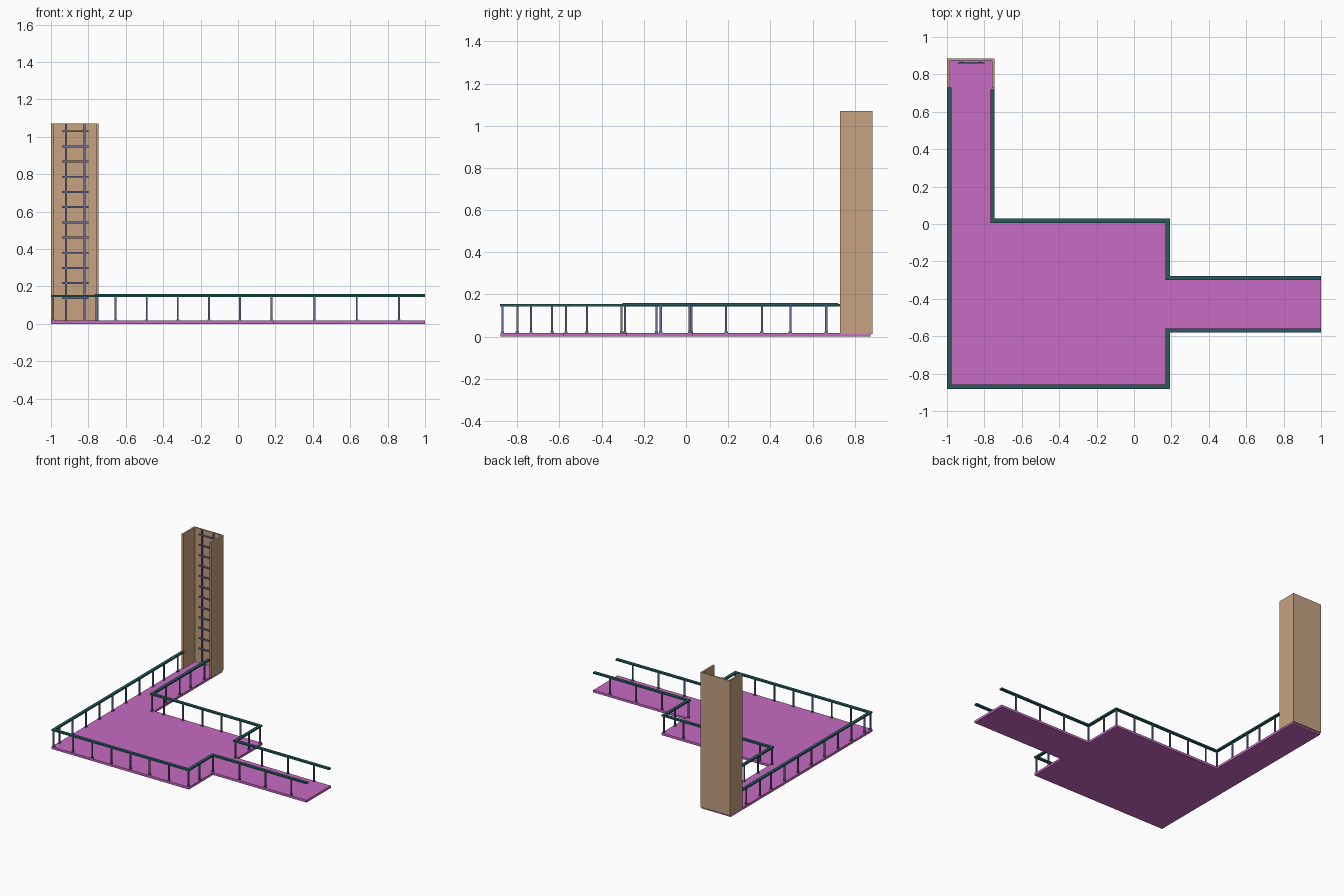
import bpy
import bmesh
from mathutils import Vector

cube = bpy.data.objects.get("Cube")
if cube:
    bpy.data.objects.remove(cube)


def material(name, rgb):
    m = bpy.data.materials.new(name)
    m.use_nodes = True
    m.diffuse_color = (*rgb, 1)
    m.node_tree.nodes["Principled BSDF"].inputs["Base Color"].default_value = (*rgb, 1)
    return m


MAGENTA = material("magenta floor", (0.58, 0.145, 0.55))
TEAL = material("dark teal", (0.018, 0.11, 0.11))
SLATE = material("slate blue", (0.15, 0.15, 0.29))
TAN = material("tan", (0.57, 0.36, 0.22))


def finish(name, bm, mat):
    bmesh.ops.recalc_face_normals(bm, faces=bm.faces)
    mesh = bpy.data.meshes.new(name)
    bm.to_mesh(mesh)
    bm.free()
    mesh.materials.append(mat)
    obj = bpy.data.objects.new(name, mesh)
    bpy.context.collection.objects.link(obj)
    return obj


def add_box(bm, lo, hi):
    verts = bmesh.ops.create_cube(bm, size=1)["verts"]
    lo, hi = Vector(lo), Vector(hi)
    for v in verts:
        v.co = (lo + hi) / 2 + v.co * (hi - lo)


def prism(name, outline, z0, z1, mat):
    bm = bmesh.new()
    face = bm.faces.new([bm.verts.new((x, y, z0)) for x, y in outline])
    top = bmesh.ops.extrude_face_region(bm, geom=[face])["geom"]
    for v in top:
        if isinstance(v, bmesh.types.BMVert):
            v.co.z = z1
    return finish(name, bm, mat)


def handrail(name, path, z0, z1, half=0.0115):
    """Flat bar swept along a path, with mitred corners."""
    pts = [Vector(p) for p in path]
    left, right = [], []
    for i, p in enumerate(pts):
        dirs = []
        if i > 0:
            dirs.append((p - pts[i - 1]).normalized())
        if i < len(pts) - 1:
            dirs.append((pts[i + 1] - p).normalized())
        normals = [Vector((-d.y, d.x)) for d in dirs]
        n = sum(normals, Vector((0, 0)))
        n = n / n.dot(normals[0])
        left.append(p + n * half)
        right.append(p - n * half)
    return prism(name, left + right[::-1], z0, z1, TEAL)


def posts(name, spots, top):
    bm = bmesh.new()
    for x, y in spots:
        add_box(bm, (x - .005, y - .005, .018), (x + .005, y + .005, top))
        add_box(bm, (x - .008, y - .008, .018), (x + .008, y + .008, .024))
    return finish(name, bm, SLATE)


# Floor: room, corridor and walkway in one slab
prism("floor", [(-1, -.88), (.19, -.88), (.19, -.58), (1, -.58), (1, -.28),
                (.19, -.28), (.19, .03), (-.747, .03), (-.747, .875), (-1, .875)],
      0, .018, MAGENTA)

# Handrails
W, E, S, N, C = -.988, .18, -.87, .018, -.757
B0, B1 = -.569, -.289
handrail("front_handrail", [(W, .73), (W, S), (E, S), (E, B0), (1, B0)], .143, .155)
handrail("back_handrail", [(C, .72), (C, N), (E, N), (E, B1), (1, B1)], .147, .159)

# Railing posts
room_x = [-.82 + .166 * i for i in range(6)]
walk_x = [.41, .635, .86]
corridor_y = [.19, .36, .495, .665]
left_y = [-.80 + .165 * i for i in range(6)] + corridor_y
posts("front_posts",
      [(W, S), (E, S), (E, -.735), (E, B0)] + [(W, y) for y in left_y]
      + [(x, S) for x in room_x] + [(x, B0) for x in walk_x], .145)
posts("back_posts",
      [(C, N), (E, N), (E, -.12), (E, B1)] + [(C, y) for y in corridor_y]
      + [(x, N) for x in room_x[1:]] + [(x, B1) for x in walk_x], .149)

# Ladder shaft, open toward the corridor
prism("ladder_shaft", [(-1, .73), (-.985, .73), (-.985, .875), (-.76, .875),
                       (-.76, .73), (-.745, .73), (-.745, .885), (-1, .885)],
      .013, 1.07, TAN)

# Ladder
bm = bmesh.new()
for x in (-.92, -.82):
    add_box(bm, (x - .005, .864, .018), (x + .005, .874, 1.068))
finish("ladder_stiles", bm, SLATE)
bm = bmesh.new()
for i in range(12):
    z = .137 + i * .0812
    add_box(bm, (-.942, .859, z - .005), (-.798, .867, z + .005))
finish("ladder_rungs", bm, SLATE)
